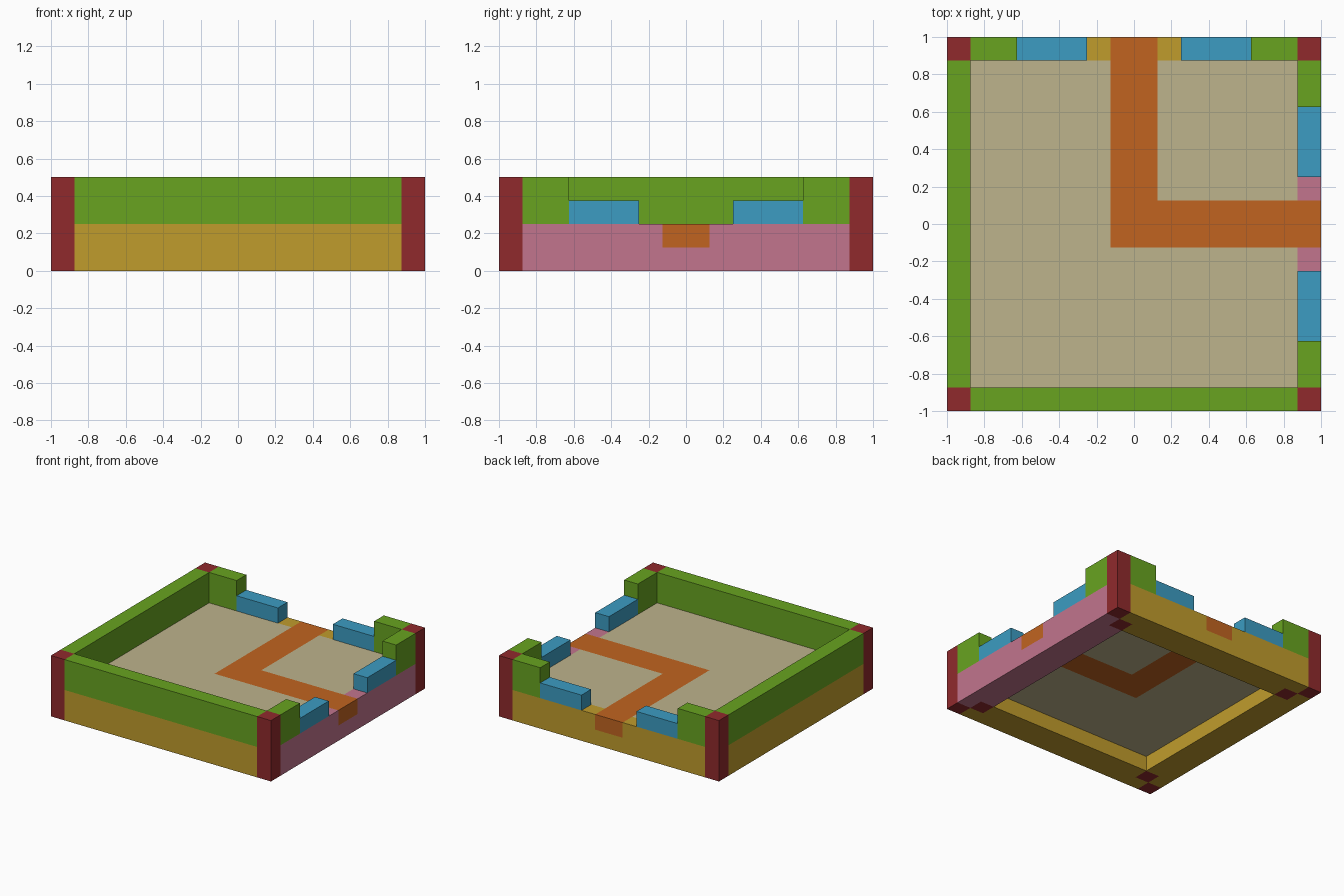
import bpy, bmesh
from math import pi
from mathutils import Matrix

cube = bpy.data.objects.get("Cube")
if cube:
    bpy.data.objects.remove(cube, do_unlink=True)

U = 0.125          # one block
IN = 1 - U         # inner face of the walls


def material(name, rgb):
    lin = [((c / 255 + 0.055) / 1.055) ** 2.4 for c in rgb] + [1]
    m = bpy.data.materials.new(name)
    m.use_nodes = True
    m.diffuse_color = lin
    bsdf = next(n for n in m.node_tree.nodes if n.type == 'BSDF_PRINCIPLED')
    bsdf.inputs["Base Color"].default_value = lin
    return m


green = material("green", (104, 164, 32))
red = material("dark red", (144, 42, 44))
blue = material("blue", (60, 156, 194))
gold = material("gold", (192, 156, 44))
pink = material("pink", (194, 117, 141))
orange = material("orange", (193, 100, 32))
tan = material("tan", (190, 179, 140))


def rect(x0, x1, y0, y1):
    return [(x0, y0), (x1, y0), (x1, y1), (x0, y1)]


def prisms(name, mat, parts, turn=0):
    """Extrude outlines (points, z0, z1) into one object, turned about z."""
    bm = bmesh.new()
    for pts, z0, z1 in parts:
        face = bm.faces.new([bm.verts.new((x, y, z0)) for x, y in pts])
        ext = bmesh.ops.extrude_face_region(bm, geom=[face], use_keep_orig=True)
        top = [v for v in ext["geom"] if isinstance(v, bmesh.types.BMVert)]
        bmesh.ops.translate(bm, verts=top, vec=(0, 0, z1 - z0))
    bmesh.ops.rotate(bm, verts=bm.verts, matrix=Matrix.Rotation(turn, 3, 'Z'))
    bmesh.ops.recalc_face_normals(bm, faces=bm.faces)
    mesh = bpy.data.meshes.new(name)
    bm.to_mesh(mesh)
    bm.free()
    mesh.materials.append(mat)
    obj = bpy.data.objects.new(name, mesh)
    bpy.context.scene.collection.objects.link(obj)


# Four walls, each laid out along the front and turned into place
sides = [("front", gold, False), ("left", pink, True),
         ("back", gold, True), ("right", gold, False)]
for i, (side, base, is_open) in enumerate(sides):
    turn = i * pi / 2
    spans = [(-IN, -U), (U, IN)] if is_open else [(-IN, IN)]
    course = [(rect(a, b, -1, -IN), U, 2 * U) for a, b in spans]
    footing = [(rect(-IN, IN, -1, -IN), 0, U),
               (rect(-IN + U, IN - U, -IN, -IN + U), 0, U)]
    prisms(side + "_wall_base", base, footing + course, turn)
    if is_open:
        prisms(side + "_wall_top", green,
               [(rect(a, a + 2 * U, -1, -IN), 2 * U, 4 * U)
                for a in (-IN, IN - 2 * U)], turn)
        prisms(side + "_low_steps", blue,
               [(rect(a, a + 3 * U, -1, -IN), 2 * U, 3 * U)
                for a in (-5 * U, 2 * U)], turn)
    else:
        prisms(side + "_wall_top", green,
               [(rect(-IN, IN, -1, -IN), 2 * U, 4 * U)], turn)
    # Corner post with a footing block diagonally inside it
    prisms(side + "_corner_post", red,
           [(rect(-1, -IN, -1, -IN), 0, 4 * U),
            (rect(-IN, -IN + U, -IN, -IN + U), 0, U)], turn)

# Bent path running out through the two open walls
prisms("path", orange, [([(-U, -U), (1, -U), (1, U), (U, U), (U, 1), (-U, 1)],
                         U, 2 * U)])

# Floor on both sides of the path
prisms("floor", tan, [
    ([(-IN, -IN), (IN, -IN), (IN, -U), (-U, -U), (-U, IN), (-IN, IN)], U, 2 * U),
    (rect(U, IN, U, IN), U, 2 * U)])
